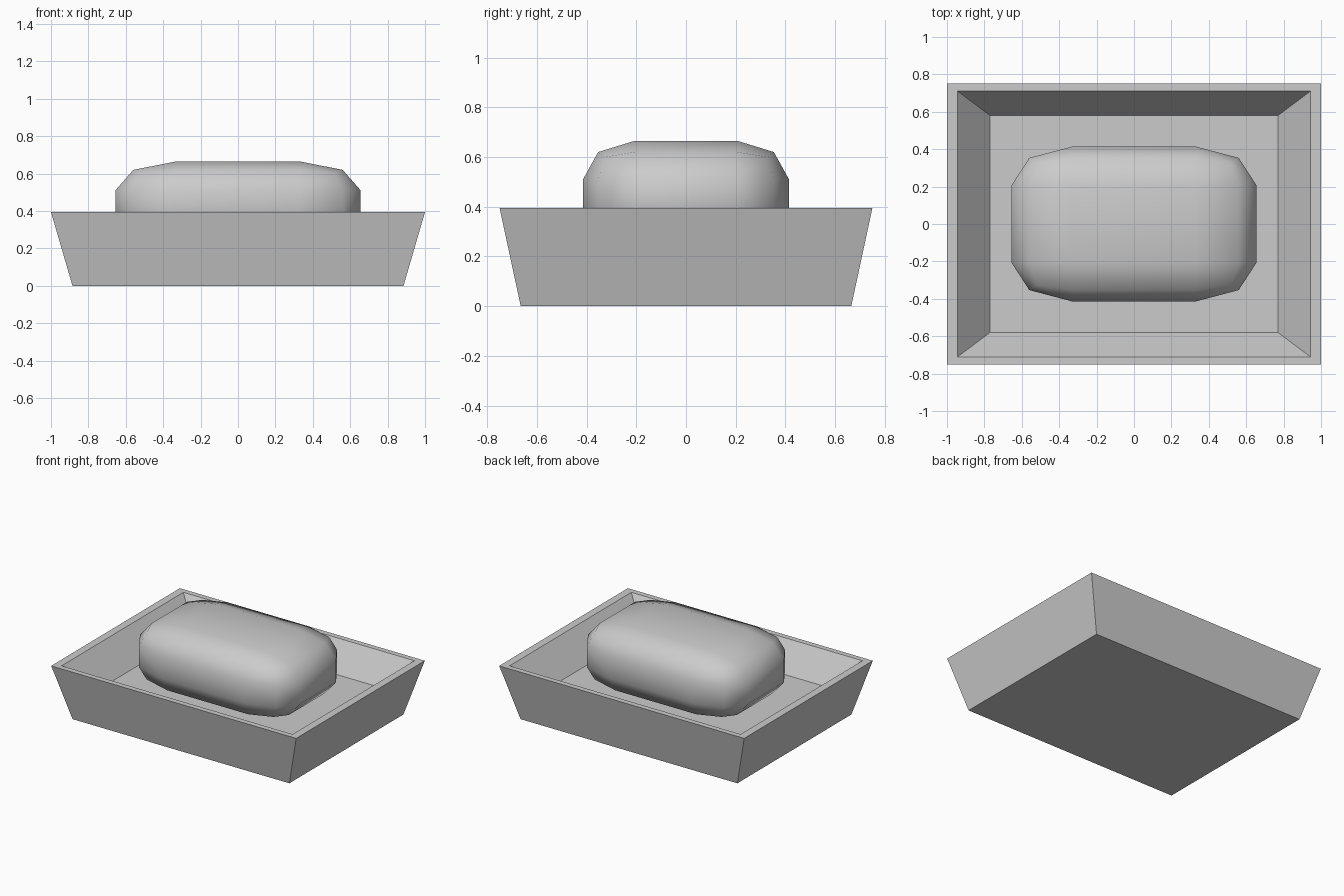
import bpy, bmesh, math

if "Cube" in bpy.data.objects:
    bpy.data.objects.remove(bpy.data.objects["Cube"])


def finish(name, bm):
    bmesh.ops.recalc_face_normals(bm, faces=bm.faces[:])
    mesh = bpy.data.meshes.new(name)
    bm.to_mesh(mesh)
    bm.free()
    obj = bpy.data.objects.new(name, mesh)
    bpy.context.collection.objects.link(obj)
    return obj


# Dish: rectangular loops (half x, half y, z) from the base, over the rim, to the floor
bm = bmesh.new()
profile = [(0.885, 0.665, 0), (1, 0.75, 0.395), (0.943, 0.71, 0.395), (0.77, 0.58, 0.197)]
loops = [[bm.verts.new((sx * x, sy * y, z))
          for sx, sy in ((-1, -1), (1, -1), (1, 1), (-1, 1))]
         for x, y, z in profile]
for a, b in zip(loops, loops[1:]):
    for i in range(4):
        j = (i + 1) % 4
        bm.faces.new((a[i], a[j], b[j], b[i]))
bm.faces.new(loops[0])
bm.faces.new(loops[-1])
finish("dish", bm)

# Soap: a two-segment rounded cube, remapped to its flat size and edge radius per axis
bm = bmesh.new()
bmesh.ops.create_cube(bm, size=4)
bmesh.ops.bevel(bm, geom=bm.edges[:], offset=1, segments=2, profile=0.5,
                affect='EDGES', clamp_overlap=False)
flat = (0.33, 0.207, 0.08)
radius = (0.325, 0.207, 0.154)
for v in bm.verts:
    for k in range(3):
        v.co[k] = math.copysign(flat[k] + radius[k] * (abs(v.co[k]) - 1), v.co[k])
    v.co.z += 0.431
soap = finish("soap_bar", bm)
soap.data.polygons.foreach_set("use_smooth", [True] * len(soap.data.polygons))
